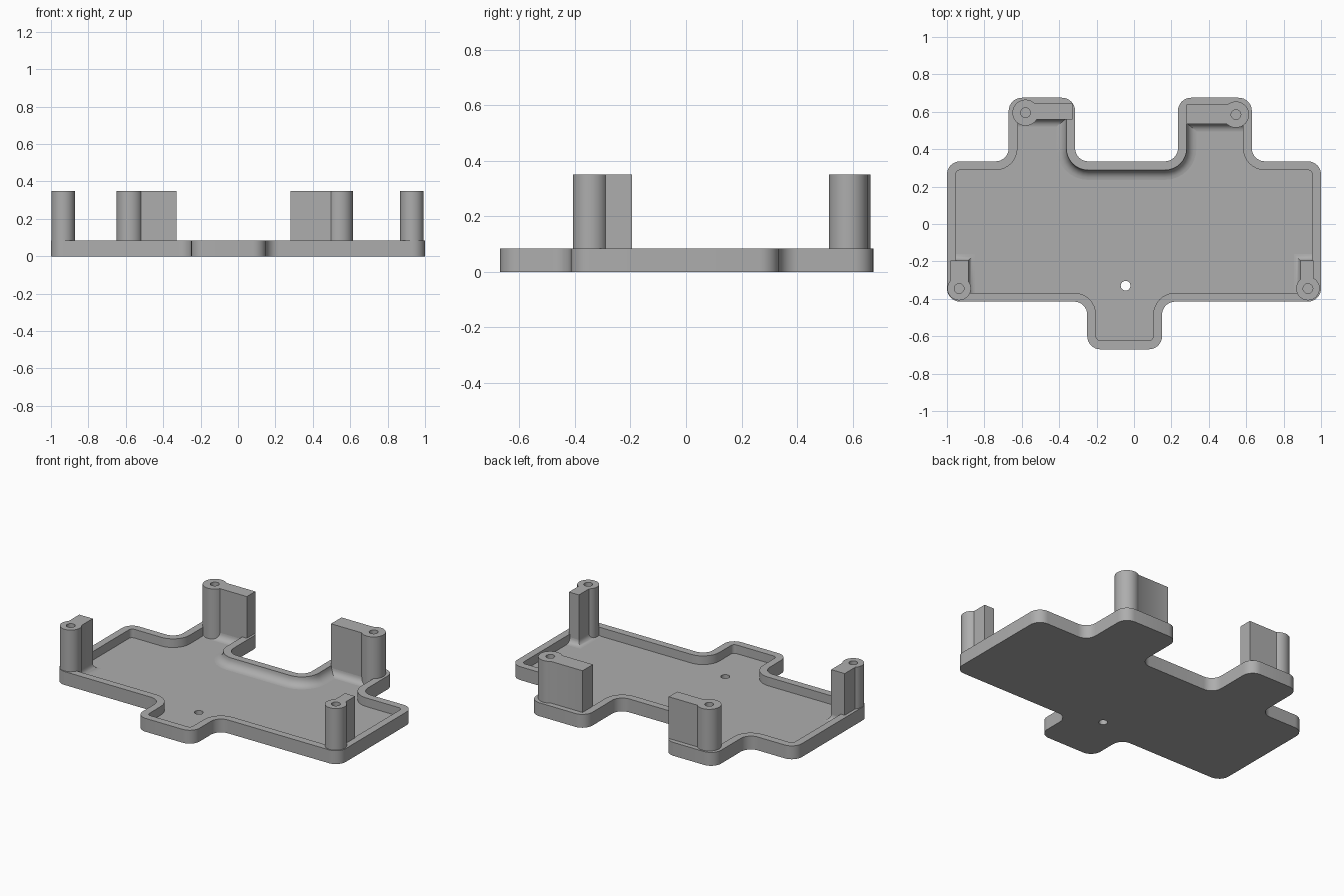
import bpy, bmesh, math
from mathutils import Vector

if "Cube" in bpy.data.objects:
    bpy.data.objects.remove(bpy.data.objects["Cube"])

mat = bpy.data.materials.new("plain grey")
mat.use_nodes = True
GREY = (0.42, 0.42, 0.42, 1)
mat.diffuse_color = GREY
for node in mat.node_tree.nodes:
    if node.type == 'BSDF_PRINCIPLED':
        node.inputs["Base Color"].default_value = GREY

FLOOR, RIM, TOP = 0.03, 0.085, 0.35
WALL, CORNER = 0.047, 0.07


def finish(bm, name, recalc=True):
    if recalc:
        bmesh.ops.recalc_face_normals(bm, faces=bm.faces[:])
    mesh = bpy.data.meshes.new(name)
    bm.to_mesh(mesh)
    bm.free()
    mesh.materials.append(mat)
    ob = bpy.data.objects.new(name, mesh)
    bpy.context.collection.objects.link(ob)
    bpy.ops.object.select_all(action='DESELECT')
    ob.select_set(True)
    bpy.context.view_layer.objects.active = ob
    bpy.ops.object.shade_smooth_by_angle(angle=math.radians(35))
    return ob


def ring(bm, points, z):
    return [bm.verts.new((p.x, p.y, z)) for p in points]


def band(bm, a, b):
    n = len(a)
    for i in range(n):
        j = (i + 1) % n
        bm.faces.new((a[i], a[j], b[j], b[i]))


def cap(bm, *rings):
    edges = []
    for r in rings:
        for i, v in enumerate(r):
            pair = (v, r[(i + 1) % len(r)])
            edges.append(bm.edges.get(pair) or bm.edges.new(pair))
    bmesh.ops.triangle_fill(bm, edges=edges, use_beauty=True, normal=(0, 0, 1))


def circle(center, r, n=24):
    return [center + Vector((math.cos(a), math.sin(a))) * r
            for a in (2 * math.pi * i / n for i in range(n))]


def rounded(corners, inset, radius, steps=8):
    """Right-angled outline, moved inwards, with every corner rounded."""
    out = []
    for i, c in enumerate(corners):
        d1 = (c - corners[i - 1]).normalized()
        d2 = (corners[(i + 1) % len(corners)] - c).normalized()
        p = c + (d1.orthogonal() + d2.orthogonal()) * inset
        r = radius - inset if d1.cross(d2) > 0 else radius + inset
        mid = p + (d2 - d1) * r
        for k in range(steps + 1):
            t = math.pi / 2 * k / steps
            out.append(mid + (d1 * math.sin(t) - d2 * math.cos(t)) * r)
    return out


# Tray: stepped outline with a raised rim and a drain hole
corners = [Vector(p) for p in (
    (-1, -.415), (-.25, -.415), (-.25, -.67), (.15, -.67), (.15, -.415),
    (1, -.415), (1, .335), (.63, .335), (.63, .675), (.235, .675),
    (.235, .335), (-.315, .335), (-.315, .675), (-.67, .675),
    (-.67, .335), (-1, .335))]
outer = rounded(corners, 0, CORNER)
inner = rounded(corners, WALL, CORNER)
hole = circle(Vector((-.045, -.33)), .026)

bm = bmesh.new()
out_low, out_high = ring(bm, outer, 0), ring(bm, outer, RIM)
in_high, in_low = ring(bm, inner, RIM), ring(bm, inner, FLOOR)
hole_high, hole_low = ring(bm, hole, FLOOR), ring(bm, hole, 0)
band(bm, out_low, out_high)
band(bm, out_high, in_high)
band(bm, in_high, in_low)
band(bm, hole_high, hole_low)
cap(bm, in_low, hole_high)
cap(bm, out_low, hole_low)
finish(bm, "tray")


# Posts: a round screw boss merged with a straight rib
def post(name, center, radius, low, high, length, turn):
    a, b = math.asin(high / radius), 2 * math.pi + math.asin(low / radius)
    n = 32
    pts = [Vector((math.cos(t), math.sin(t))) * radius
           for t in (a + (b - a) * i / n for i in range(n + 1))]
    pts += [Vector((length, low)), Vector((length, high))]
    c, s = round(math.cos(turn)), round(math.sin(turn))
    center = Vector(center)
    pts = [center + Vector((p.x * c - p.y * s, p.x * s + p.y * c)) for p in pts]
    bore = circle(center, .026)
    bm = bmesh.new()
    base, top = ring(bm, pts, FLOOR), ring(bm, pts, TOP)
    bore_top, bore_end = ring(bm, bore, TOP), ring(bm, bore, RIM + .02)
    band(bm, base, top)
    band(bm, bore_top, bore_end)
    cap(bm, top, bore_top)
    cap(bm, bore_end)
    cap(bm, base)
    finish(bm, name)


post("back_right_post", (-.58, .595), .07, -.035, .05, .25, 0)
post("back_left_post", (.545, .585), .07, -.055, .05, .265, math.pi)
post("front_left_post", (.93, -.345), .063, -.03, .04, .15, math.pi / 2)
post("front_right_post", (-.935, -.345), .063, -.05, .045, .15, math.pi / 2)


# Fillets: concave strips on the floor, to the left of each path
def fillet(name, path, radius, steps=6):
    path = [Vector(p) for p in path]
    sides = [(b - a).normalized().orthogonal() for a, b in zip(path, path[1:])]
    bm = bmesh.new()
    rows = []
    for i, p in enumerate(path):
        n1, n2 = sides[max(i - 1, 0)], sides[min(i, len(sides) - 1)]
        out = (n1 + n2) / (1 + n1.dot(n2))
        row = []
        for k in range(steps + 1):
            t = math.pi / 2 * k / steps
            q = p + out * radius * (1 - math.sin(t))
            row.append(bm.verts.new((q.x, q.y, FLOOR + radius * (1 - math.cos(t)))))
        rows.append(row)
    for r, s in zip(rows, rows[1:]):
        for k in range(steps):
            bm.faces.new((r[k], r[k + 1], s[k + 1], s[k]))
    bm.normal_update()
    if sum(f.normal.z for f in bm.faces) < 0:
        bmesh.ops.reverse_faces(bm, faces=bm.faces[:])
    finish(bm, name, recalc=False)


notch = [p for p in inner if abs(p.x) < .37 and .28 < p.y < .5]
fillet("notch_fillet", [(.282, .54)] + notch + [(-.362, .565)], .052)
fillet("back_right_fillet", [(-.35, .56), (-.62, .56)], .04)
fillet("back_left_fillet", [(.583, .535), (.28, .535)], .04)
fillet("front_left_fillet", [(.89, -.37), (.89, -.195), (.955, -.195)], .035)
fillet("front_right_fillet", [(-.955, -.195), (-.885, -.195), (-.885, -.37)], .035)
